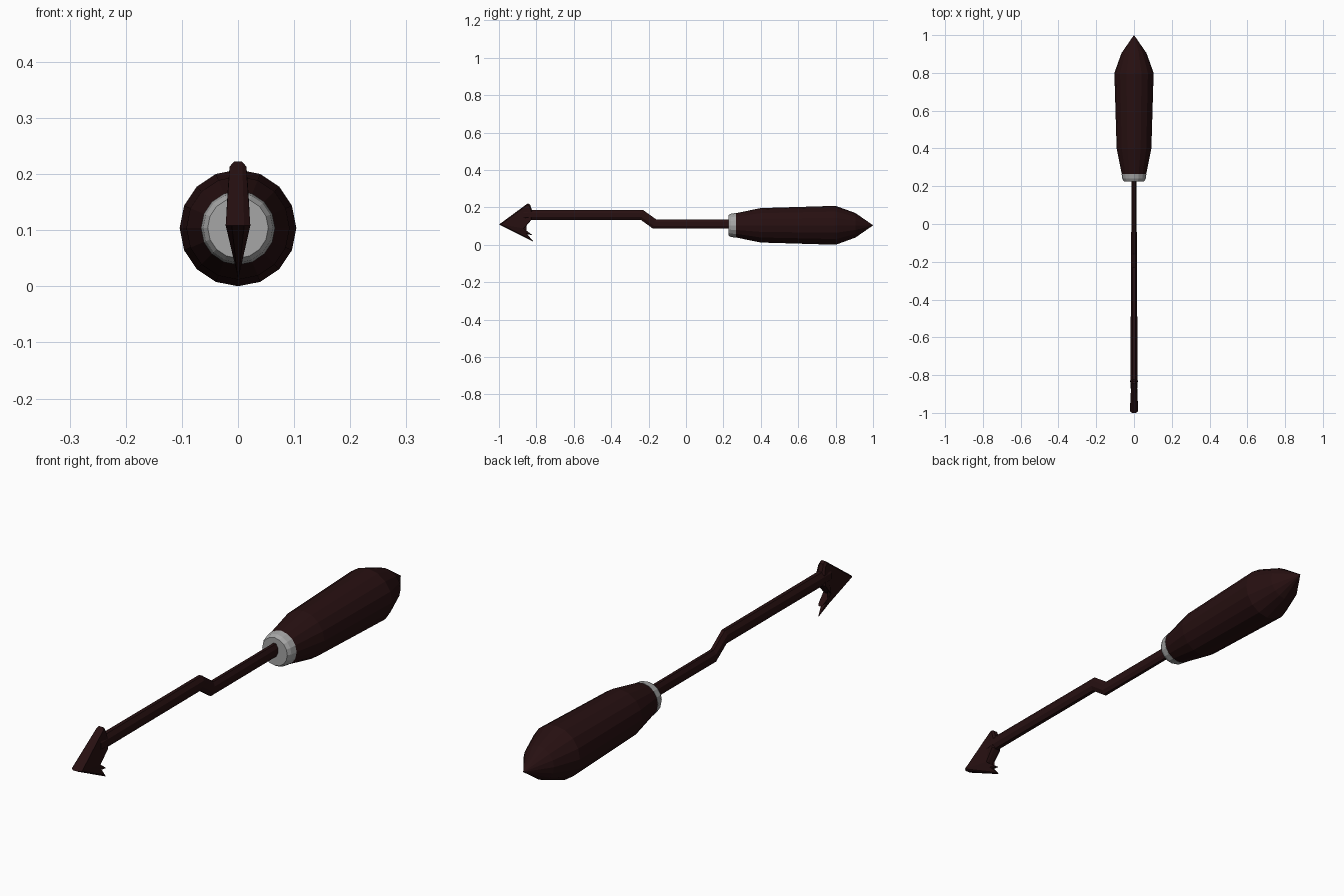
import bpy, bmesh, math
from mathutils import Vector

if "Cube" in bpy.data.objects:
    bpy.data.objects.remove(bpy.data.objects["Cube"])


def make_material(name, rgb):
    m = bpy.data.materials.new(name)
    m.diffuse_color = (*rgb, 1)
    m.use_nodes = True
    m.node_tree.nodes["Principled BSDF"].inputs["Base Color"].default_value = m.diffuse_color
    return m


DARK = make_material("dark brown", (0.02, 0.005, 0.0055))
GREY = make_material("light grey", (0.38, 0.38, 0.38))
AXIS_Z = 0.104


def finish(bm, name, mat):
    bmesh.ops.remove_doubles(bm, verts=bm.verts, dist=1e-5)
    bmesh.ops.recalc_face_normals(bm, faces=bm.faces)
    me = bpy.data.meshes.new(name)
    bm.to_mesh(me)
    bm.free()
    me.materials.append(mat)
    ob = bpy.data.objects.new(name, me)
    bpy.context.collection.objects.link(ob)
    return ob


def bridge(bm, rings, caps=True):
    """Join rings of equal vertex count into a closed skin."""
    n = len(rings[0])
    for a, b in zip(rings, rings[1:]):
        for i in range(n):
            j = (i + 1) % n
            bm.faces.new((a[i], a[j], b[j], b[i]))
    if caps:
        return [bm.faces.new(rings[0]), bm.faces.new(rings[-1])]


def lathe(name, profile, mat, sides=16):
    """Turn (y, radius) pairs around the long axis."""
    bm = bmesh.new()
    rings = []
    for y, r in profile:
        rings.append([bm.verts.new((r * math.cos(2 * math.pi * i / sides), y,
                                    AXIS_Z + r * math.sin(2 * math.pi * i / sides)))
                      for i in range(sides)])
    bridge(bm, rings)
    return finish(bm, name, mat)


# Handle and collar
lathe("handle", [(0.262, 0.064), (0.4, 0.092), (0.8, 0.104), (0.905, 0.066), (1.0, 0.0005)], DARK)
lathe("collar", [(0.226, 0.054), (0.24, 0.062), (0.266, 0.066)], GREY)

# Cranked shaft: (y, z, half width, half height, lean of the section)
bm = bmesh.new()
rings = []
for y, z, w, h, lean in [(0.25, 0.111, 0.0135, 0.025, 0),
                         (-0.168, 0.111, 0.015, 0.025, 0.33),
                         (-0.235, 0.159, 0.016, 0.027, 0.2),
                         (-0.87, 0.159, 0.019, 0.027, 0)]:
    ring = []
    k = 1 / math.cos(math.pi / 8)
    for i in range(8):
        a = (i + 0.5) * math.pi / 4
        dz = h * k * math.sin(a)
        ring.append(bm.verts.new((w * k * math.cos(a), y + lean * dz, z + dz)))
    rings.append(ring)
bridge(bm, rings)
finish(bm, "shaft", DARK)

# Barbed head: side outline with thickness depending on height
outline = [(-1.0, 0.108), (-0.845, 0.222), (-0.833, 0.214), (-0.822, 0.18),
           (-0.825, 0.135), (-0.868, 0.085), (-0.823, 0.052),
           (-0.852, 0.056), (-0.815, 0.016)]


def half_width(z):
    pts = [(0.0, 0.001), (0.016, 0.002), (0.108, 0.022), (0.2, 0.017), (0.23, 0.014)]
    for (z0, w0), (z1, w1) in zip(pts, pts[1:]):
        if z <= z1:
            return w0 + (w1 - w0) * (z - z0) / (z1 - z0)
    return pts[-1][1]


bm = bmesh.new()
rings = []
centre = Vector((-0.88, 0.115))
for side, inset in [(-1, 0.92), (-0.5, 1), (0.5, 1), (1, 0.92)]:
    ring = []
    for p in outline:
        q = centre + (Vector(p) - centre) * inset
        ring.append(bm.verts.new((side * half_width(p[1]), q.x, q.y)))
    rings.append(ring)
caps = bridge(bm, rings)
bmesh.ops.triangulate(bm, faces=caps)
finish(bm, "barbed_head", DARK)
